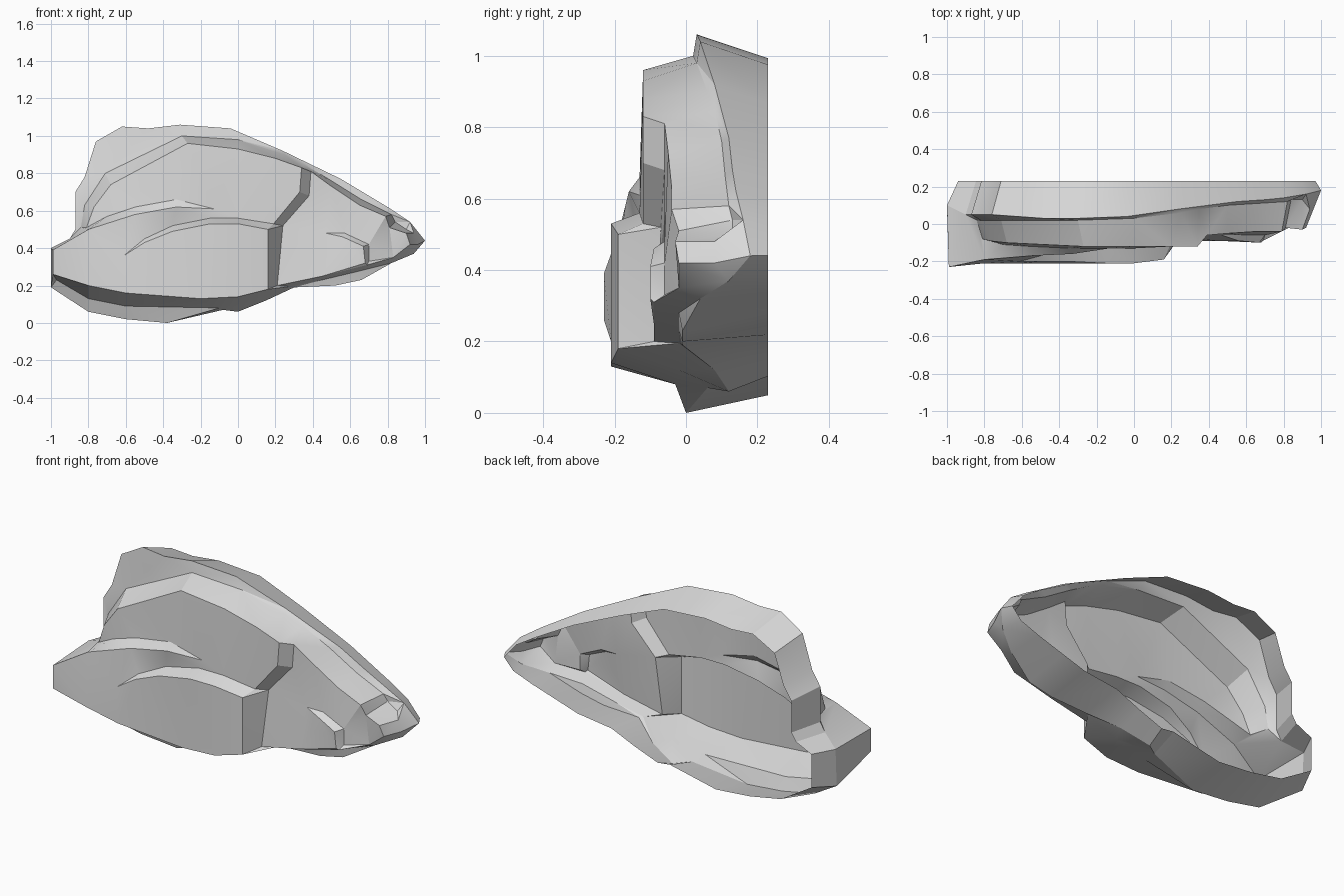
import bpy
import math
from mathutils import Vector
from mathutils.geometry import delaunay_2d_cdt

if "Cube" in bpy.data.objects:
    bpy.data.objects.remove(bpy.data.objects["Cube"], do_unlink=True)

GREY = (0.7, 0.7, 0.7, 1.0)
stone = bpy.data.materials.new("pale grey stone")
stone.use_nodes = True
stone.diffuse_color = GREY
shader = next(n for n in stone.node_tree.nodes if n.type == "BSDF_PRINCIPLED")
shader.inputs["Base Color"].default_value = GREY
shader.inputs["Roughness"].default_value = 0.9


def chain(*points):
    """Turn points given in hundredths into vectors."""
    return [Vector(p) / 100 for p in points]


def add_object(name, verts, faces):
    mesh = bpy.data.meshes.new(name)
    mesh.from_pydata(verts, [], faces)
    mesh.update()
    mesh.materials.append(stone)
    obj = bpy.data.objects.new(name, mesh)
    bpy.context.collection.objects.link(obj)
    bpy.ops.object.select_all(action="DESELECT")
    obj.select_set(True)
    bpy.context.view_layer.objects.active = obj
    bpy.ops.object.shade_smooth_by_angle(angle=math.radians(25))
    return obj


def creased_sheet(name, outline, creases):
    """Fill an outline with triangles that follow the crease lines."""
    points, edges = [], []
    for line in [outline + outline[:1]] + creases:
        start = len(points)
        points += line
        edges += [(i, i + 1) for i in range(start, len(points) - 1)]
    flat = [Vector((p.x, p.z)) for p in points]
    result = delaunay_2d_cdt(flat, edges, [], 1, 0.0001)
    flat_out, faces, sources = result[0], result[2], result[3]
    verts = []
    for co, source in zip(flat_out, sources):
        if source:
            nearest = points[source[0]]
        else:
            nearest = min(points, key=lambda p: (p.x - co.x) ** 2 + (p.z - co.y) ** 2)
        verts.append((co.x, nearest.y, co.y))
    return add_object(name, verts, faces)


# Outer crest of the shell, clockwise from the left end
crest = chain(
    (-100, 10, 40), (-90, 5, 45), (-87, 5, 50), (-87, 5, 70), (-82, 5, 78),
    (-76, 5, 97), (-62, 4, 105), (-48, 3, 104), (-31, 3, 106), (-4, 4, 104),
    (24, 8, 92), (55, 12, 77), (70, 13, 68), (80, 14, 62), (92, 16, 54),
    (100, 18, 44), (94, 12, 37), (82, 4, 32), (66, -1, 23), (52, -1, 20),
    (30, -1, 19), (15, 8, 12), (0, 12, 6), (-8, 6, 7), (-38, 0, 0),
    (-60, 0, 2), (-80, 0, 6), (-100, 9, 19))

# Raised upper body: foot of its wall, then its front edge
body_foot = chain(
    (-84, 2, 51), (-82, 2, 63), (-71, 2, 80), (-30, 2, 100), (0, 3, 98),
    (25, 6, 90), (35, 8, 85), (50, 10, 76), (66, 11, 66), (82, 12, 58),
    (84, 13, 54), (90, 13, 50), (94, 8, 48), (96, 8, 42))
body_edge = chain(
    (-81, -8, 51), (-77, -9, 62), (-68, -10, 74), (-27, -12, 96),
    (0, -12, 93), (20, -12, 88), (34, -12, 83), (33, -12, 70), (19, -12, 53))

# Lower snout plate, with a notch before the tip
snout_edge = chain(
    (21, -9, 20), (24, -7, 52), (38, -6, 68), (39, -6, 81), (50, -5, 73),
    (65, -4, 63), (79, -4, 57), (81, -2, 51), (90, -3, 48), (92, -2, 42),
    (83, -2, 35), (69, -9, 31), (45, -9, 25), (21, -9, 20))
cheek_edge = chain((47, -6, 48), (56, -9, 46), (67, -10, 41), (68, -10, 32))
cheek_foot = chain((47, -6, 48), (57, -6, 48), (70, -6, 42), (70, -6, 33))

# Ridge that sweeps over the lower lobe from the left end
ridge_edge = chain(
    (-99, -23, 39), (-80, -19, 50), (-55, -17, 58), (-33, -16, 62), (-13, -13, 61))
ridge_foot = chain(
    (-81, -8, 51), (-70, -11, 57), (-55, -12, 62), (-33, -13, 66), (-13, -13, 61))

# Bulging lower lobe: arched top, right side and underside
lobe_edge = chain(
    (-61, -20, 36), (-50, -20, 43), (-35, -20, 49), (-15, -21, 53),
    (0, -21, 53), (16, -19, 50), (16, -19, 18))
lobe_foot = chain(
    (-61, -20, 36), (-50, -17, 45), (-35, -14, 52), (-15, -13, 56),
    (0, -13, 56), (19, -12, 53))
belly_edge = chain(
    (-99, -23, 39), (-99, -23, 26), (-80, -21, 20), (-60, -21, 16),
    (-20, -21, 13), (0, -21, 14), (16, -19, 18))

# Foot of the underside, running on below the snout
under_foot = chain(
    (-97, 5, 23), (-80, -3, 13), (-60, -3, 9), (-10, -3, 8), (10, -2, 12),
    (28, -2, 19.5), (45, -2, 23), (66, -2, 28), (82, 0, 33.5))

creased_sheet("front_shell", crest, [
    body_foot, body_edge, snout_edge, cheek_edge, cheek_foot,
    ridge_edge, ridge_foot, lobe_edge, lobe_foot, belly_edge, under_foot])

# Rear band, narrowing to the open back and rising gently under the snout
MIDDLE, BACK = 0.45, 0.23
back_loop = []
for p in crest:
    height = MIDDLE + (p.z - MIDDLE) * 0.89
    sill = 0.09 + 0.3 * p.x
    back_loop.append(Vector((p.x * 0.955 + 0.015, BACK, max(height, sill))))
count = len(crest)
band = []
for i in range(count):
    j = (i + 1) % count
    band.append((i, j, j + count, i + count))
add_object("rear_band", crest + back_loop, band)
